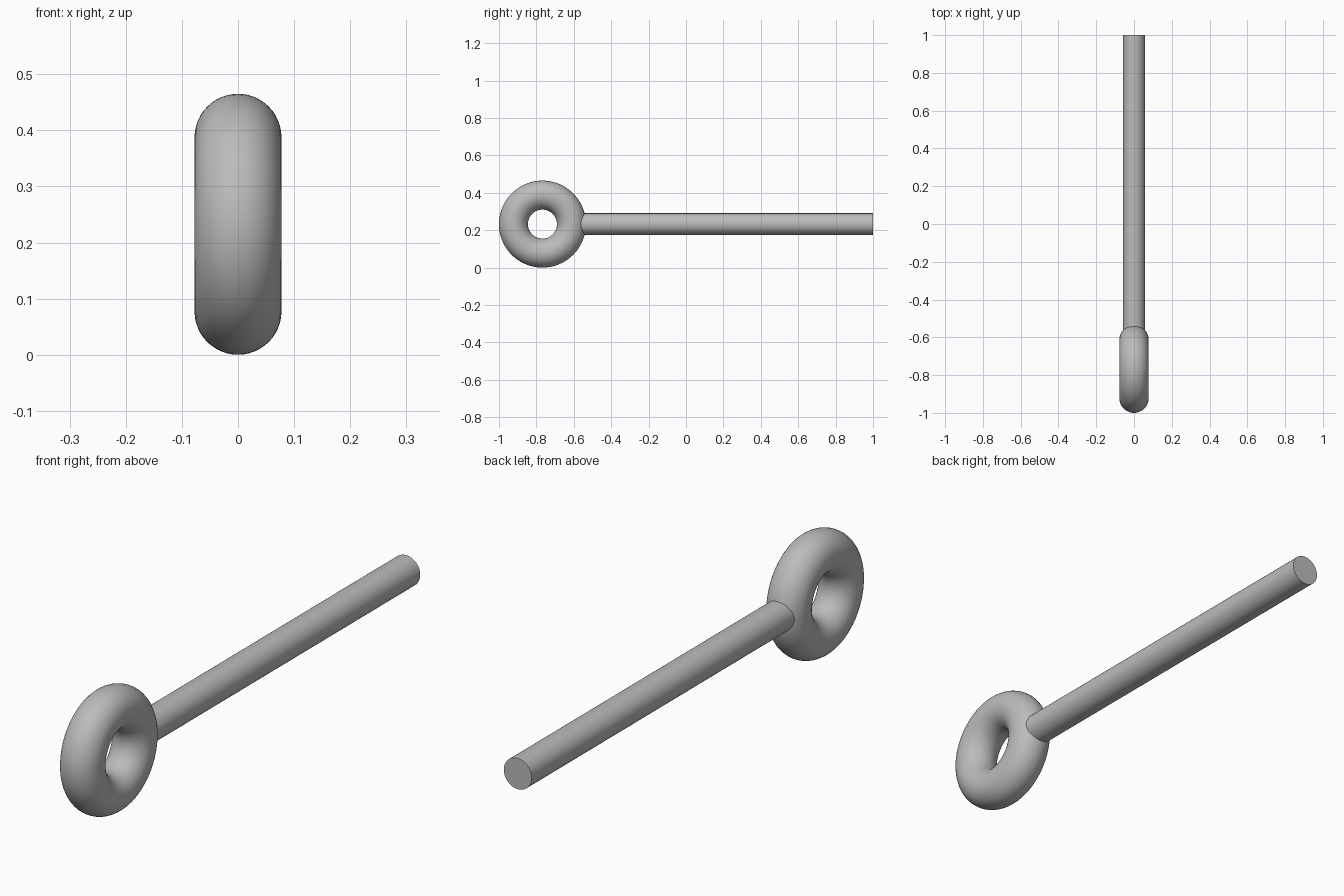
import bpy
from math import pi, radians

cube = bpy.data.objects.get("Cube")
if cube:
    bpy.data.objects.remove(cube, do_unlink=True)

RING_RADIUS = 0.155      # centre line of the ring
TUBE_RADIUS = 0.0775     # thickness of the ring
ROD_RADIUS = 0.058
HEIGHT = RING_RADIUS + TUBE_RADIUS
RING_Y = HEIGHT - 1

steel = bpy.data.materials.new("grey_steel")
steel.use_nodes = True
colour = (0.5, 0.5, 0.5, 1)
steel.diffuse_color = colour
steel.node_tree.nodes["Principled BSDF"].inputs["Base Color"].default_value = colour


def finish(name):
    """Name, colour and smooth the part just added."""
    part = bpy.context.object
    part.name = name
    part.data.materials.append(steel)
    bpy.ops.object.shade_smooth_by_angle(angle=radians(40))


# Upright ring at the front, its hole running sideways
bpy.ops.mesh.primitive_torus_add(
    major_segments=96, minor_segments=48,
    major_radius=RING_RADIUS, minor_radius=TUBE_RADIUS,
    location=(0, RING_Y, HEIGHT), rotation=(0, pi / 2, 0))
finish("ring")

# Straight rod from inside the ring's tube to the back end
start = RING_Y + RING_RADIUS
bpy.ops.mesh.primitive_cylinder_add(
    vertices=64, radius=ROD_RADIUS, depth=1 - start,
    location=(0, (1 + start) / 2, HEIGHT), rotation=(pi / 2, 0, 0))
finish("rod")
